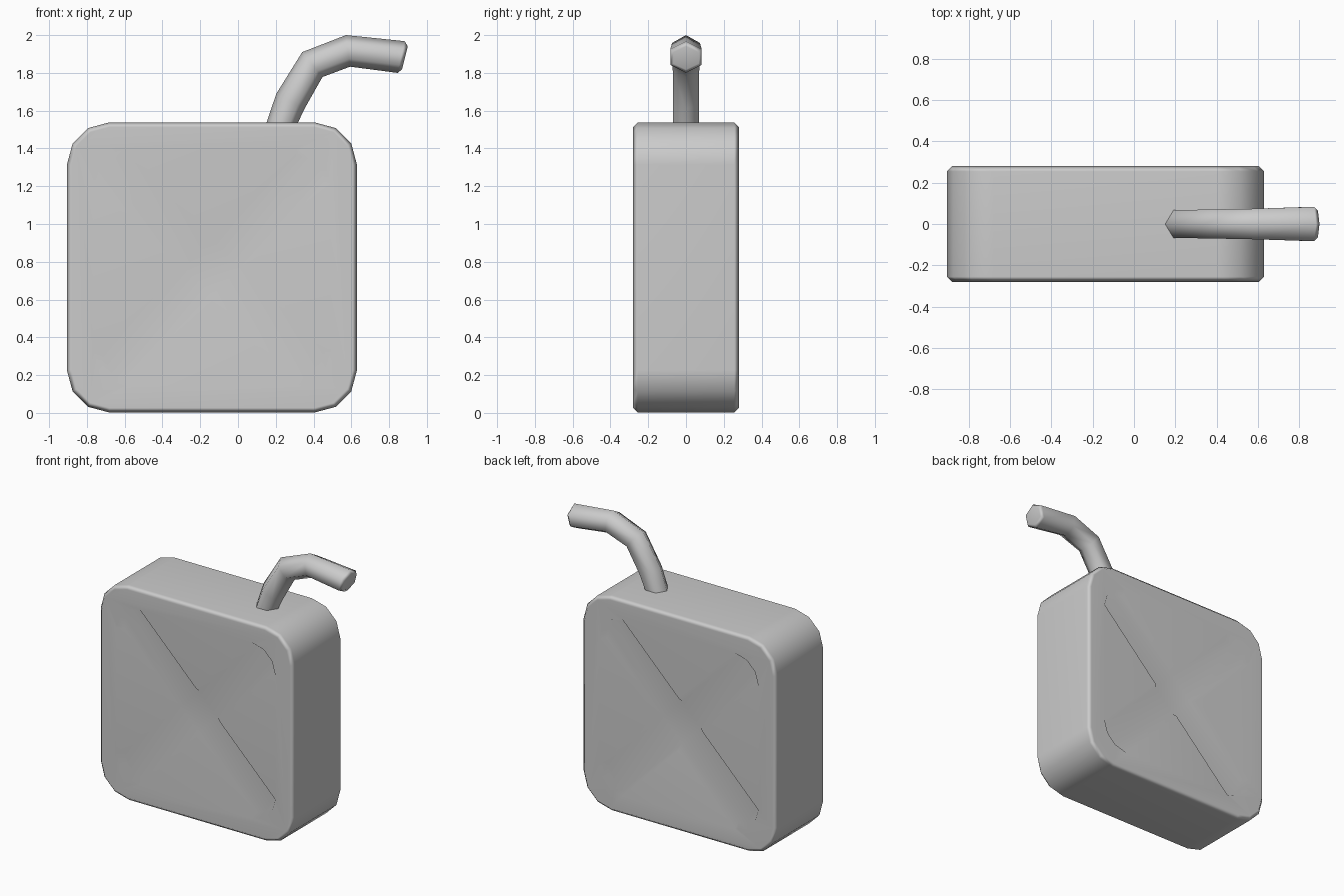
import bpy, bmesh, math
from mathutils import Vector

if "Cube" in bpy.data.objects:
    bpy.data.objects.remove(bpy.data.objects["Cube"])

CX, CZ, HALF, DEPTH = -0.138, 0.77, 0.768, 0.28


def loft(name, rings):
    """Skin a list of equal-length closed rings and cap both ends."""
    bm = bmesh.new()
    vr = [[bm.verts.new(p) for p in r] for r in rings]
    n = len(vr[0])
    for a, b in zip(vr, vr[1:]):
        for i in range(n):
            bm.faces.new((a[i], a[(i + 1) % n], b[(i + 1) % n], b[i]))
    bm.faces.new(vr[0][::-1])
    bm.faces.new(vr[-1])
    bmesh.ops.recalc_face_normals(bm, faces=bm.faces)
    me = bpy.data.meshes.new(name)
    bm.to_mesh(me)
    bm.free()
    ob = bpy.data.objects.new(name, me)
    bpy.context.collection.objects.link(ob)
    return ob


def activate(ob):
    bpy.ops.object.select_all(action='DESELECT')
    ob.select_set(True)
    bpy.context.view_layer.objects.active = ob


def body_ring(y, inset):
    """Rounded square with three-segment corners."""
    r, c, pts = 0.225, HALF - 0.225, []
    for q, (sx, sz) in enumerate([(1, 1), (-1, 1), (-1, -1), (1, -1)]):
        for k in range(4):
            a = math.radians(90 * q + 30 * k)
            pts.append((CX + sx * c + (r - inset) * math.cos(a), y,
                        CZ + sz * c + (r - inset) * math.sin(a)))
    return pts


def cross_ring(y, t):
    """Diagonal cross outline; t=0 at the recess floor, t=1 at the surface."""
    w, e, m = 0.105 + 0.026 * t, 0.735 + 0.024 * t, 0.775 + 0.031 * t
    pts = []
    for q in range(4):
        a = math.radians(45 + 90 * q)
        for u, v in [(w, -w), (e, -w), (m, -w * 0.36), (m, w * 0.36), (e, w)]:
            pts.append((CX + u * math.cos(a) - v * math.sin(a), y,
                        CZ + u * math.sin(a) + v * math.cos(a)))
    return pts


# can body with chamfered rims
body = loft("can_body", [body_ring(-DEPTH, 0.025), body_ring(-DEPTH + 0.025, 0),
                         body_ring(DEPTH - 0.025, 0), body_ring(DEPTH, 0.025)])

# pressed cross recess on front and back
RECESS = 0.04
for s in (-1, 1):
    cutter = loft("recess_cutter", [cross_ring(s * (DEPTH - RECESS), 0),
                                    cross_ring(s * (DEPTH + RECESS * 0.5), 1.5)])
    cutter.hide_render = True
    mod = body.modifiers.new("recess", 'BOOLEAN')
    mod.operation, mod.solver, mod.object = 'DIFFERENCE', 'EXACT', cutter
    activate(body)
    bpy.ops.object.modifier_apply(modifier=mod.name)
    bpy.data.objects.remove(cutter, do_unlink=True)
activate(body)
bpy.ops.object.shade_smooth_by_angle(angle=math.radians(65))
wn = body.modifiers.new("face_normals", 'WEIGHTED_NORMAL')
wn.keep_sharp = True

# six-sided bent spout: upper xz, lower xz, half width in y
sections = [((0.145, 1.52), (0.305, 1.51), 0.068),
            ((0.203, 1.69), (0.352, 1.61), 0.068),
            ((0.34, 1.91), (0.447, 1.778), 0.070),
            ((0.572, 2.0), (0.593, 1.833), 0.074),
            ((0.882, 1.968), (0.845, 1.80), 0.083),
            ((0.899, 1.94), (0.868, 1.818), 0.066)]
rings = []
for (ux, uz), (lx, lz), hw in sections:
    up, lo = Vector((ux, 0, uz)), Vector((lx, 0, lz))
    mid, arm = (up + lo) / 2, (up - lo) / 2
    rings.append([mid + arm * math.cos(k * math.pi / 3)
                  + Vector((0, hw / math.cos(math.pi / 6) * math.sin(k * math.pi / 3), 0))
                  for k in range(6)])
spout = loft("spout", rings)
activate(spout)
bpy.ops.object.shade_smooth_by_angle(angle=math.radians(62))
wn = spout.modifiers.new("face_normals", 'WEIGHTED_NORMAL')
wn.keep_sharp = True
